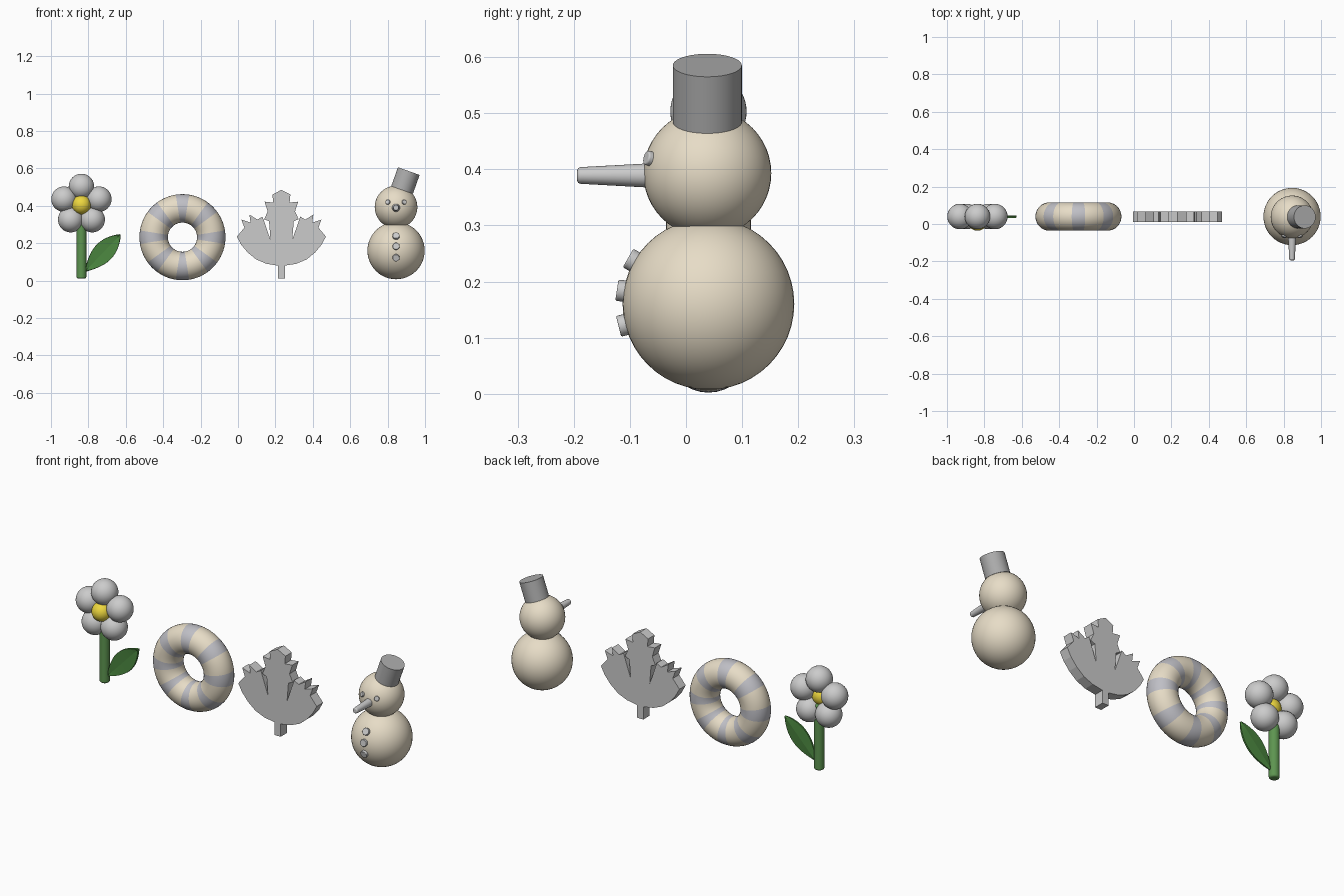
import bpy, bmesh, math
from mathutils import Vector

if "Cube" in bpy.data.objects:
    bpy.data.objects.remove(bpy.data.objects["Cube"])

Y = 0.04  # common depth of all four ornaments


def material(name, rgb):
    m = bpy.data.materials.new(name)
    m.diffuse_color = (*rgb, 1)
    m.use_nodes = True
    m.node_tree.nodes["Principled BSDF"].inputs["Base Color"].default_value = m.diffuse_color
    return m


CREAM = material("cream", (0.80, 0.72, 0.57))
STRIPE = material("stripe_grey", (0.52, 0.52, 0.56))
GREEN = material("stem_green", (0.11, 0.30, 0.08))
LEAF = material("leaf_green", (0.07, 0.24, 0.05))
YELLOW = material("yellow", (0.85, 0.68, 0.05))
DARK = material("dark_grey", (0.42, 0.42, 0.42))


def finish(name, mat=None, smooth=True):
    o = bpy.context.object
    o.name = name
    if mat:
        o.data.materials.append(mat)
    if smooth:
        bpy.ops.object.shade_smooth_by_angle(angle=math.radians(35))
    return o


def ball(name, loc, r, mat=None):
    bpy.ops.mesh.primitive_uv_sphere_add(segments=48, ring_count=24, radius=r, location=loc)
    return finish(name, mat)


def rod(name, a, b, r1, r2, mat=None, bevel=0):
    """Round (tapered) bar from point a to point b."""
    a, b = Vector(a), Vector(b)
    d = b - a
    bpy.ops.mesh.primitive_cone_add(vertices=40, radius1=r1, radius2=r2, depth=d.length,
                                    location=(a + b) / 2,
                                    rotation=d.to_track_quat('Z', 'Y').to_euler())
    o = finish(name, mat)
    if bevel:
        m = o.modifiers.new("round", 'BEVEL')
        m.width, m.segments, m.limit_method = bevel, 4, 'ANGLE'
    return o


def mesh_object(name, bm, mat=None):
    me = bpy.data.meshes.new(name)
    bmesh.ops.recalc_face_normals(bm, faces=bm.faces)
    bm.to_mesh(me)
    bm.free()
    o = bpy.data.objects.new(name, me)
    bpy.context.collection.objects.link(o)
    if mat:
        me.materials.append(mat)
    return o


# Flower: five ball petals, yellow centre, stem
fx, fz = -0.837, 0.405
for i in range(5):
    a = math.pi / 2 + i * math.tau / 5
    ball(f"petal_{i + 1}", (fx + 0.098 * math.cos(a), Y, fz + 0.098 * math.sin(a)), 0.068)
ball("flower_centre", (fx, 0.015, fz), 0.051, YELLOW)
rod("flower_stem", (fx, Y, 0.01), (fx, Y, 0.37), 0.026, 0.026, GREEN, 0.01)

# Flower leaf: almond blade folded slightly along its midrib
bm = bmesh.new()
base, tip = Vector((fx + 0.02, Y, 0.05)), Vector((-0.63, Y, 0.245))
axis = tip - base
side = Vector((-axis.z, 0, axis.x)).normalized()
rows = []
N = 16
for i in range(N + 1):
    t = i / N
    w = 0.054 * math.sin(math.pi * t ** 1.1) ** 0.8 if 0 < i < N else 0.001
    c = base + axis * t
    rows.append([bm.verts.new(c + side * w * s + Vector((0, -0.004 * abs(s), 0)))
                 for s in (-1, 0, 1)])
for p, q in zip(rows, rows[1:]):
    for k in (0, 1):
        bm.faces.new((p[k], p[k + 1], q[k + 1], q[k]))
blade = mesh_object("flower_leaf", bm, LEAF)
m = blade.modifiers.new("thickness", 'SOLIDIFY')
m.thickness, m.offset = 0.01, 0

# Swim ring: torus with eight stripes
SEG, RING = 80, 32
bpy.ops.mesh.primitive_torus_add(major_segments=SEG, minor_segments=RING,
                                 major_radius=0.154, minor_radius=0.076,
                                 location=(-0.297, Y, 0.232),
                                 rotation=(math.pi / 2, 0, 0))
ring = finish("striped_ring", CREAM)
ring.data.materials.append(STRIPE)
for f in ring.data.polygons:
    a = math.degrees(math.atan2(f.center.y, f.center.x)) % 45
    if a < 9 or a > 36:
        f.material_index = 1

# Lobed tree leaf: half outline mirrored, then extruded
half = [(0.0, 0.485), (0.048, 0.460), (0.044, 0.417), (0.090, 0.422), (0.073, 0.370),
        (0.092, 0.328), (0.066, 0.317), (0.058, 0.217),
        (0.101, 0.342), (0.128, 0.326), (0.171, 0.353), (0.165, 0.310), (0.214, 0.326),
        (0.198, 0.283), (0.238, 0.235),
        (0.215, 0.192), (0.180, 0.150), (0.135, 0.113), (0.080, 0.090), (0.019, 0.080),
        (0.019, 0.010)]
outline = half + [(-x, z) for x, z in reversed(half[1:])]
bm = bmesh.new()
face = bm.faces.new([bm.verts.new((0.232 + x, 0.011, z)) for x, z in outline])
ext = bmesh.ops.extrude_face_region(bm, geom=[face])
bmesh.ops.translate(bm, vec=(0, 0.055, 0),
                    verts=[v for v in ext["geom"] if isinstance(v, bmesh.types.BMVert)])
bmesh.ops.triangulate(bm, faces=[f for f in bm.faces if len(f.verts) > 4])
mesh_object("lobed_leaf", bm)

# Snowman: body and head
sx = 0.845
body, head = Vector((sx, Y, 0.160)), Vector((sx, Y - 0.002, 0.393))
BR, HR = 0.153, 0.114
ball("snow_body", body, BR, CREAM)
ball("snow_head", head, HR, CREAM)


def stud(name, centre, r, dx, dz, size, out):
    """Small disc standing on a ball's front surface."""
    n = Vector((dx, -math.sqrt(r * r - dx * dx - dz * dz), dz)).normalized()
    rod(name, centre + n * (r - 0.02), centre + n * (r + out), size, size, None, 0.003)


# Buttons, eyes, nose and tilted hat
for i, dz in enumerate((0.076, 0.023, -0.037)):
    stud(f"button_{i + 1}", body, BR, 0, dz, 0.019, 0.012)
for s, label in ((-1, "left"), (1, "right")):
    stud(f"{label}_eye", head, HR, s * 0.043, 0.026, 0.013, 0.008)
rod("nose", (sx, -0.04, 0.389), (sx, -0.194, 0.389), 0.023, 0.0145, None, 0.006)
up = Vector((math.sin(math.radians(19.5)), 0, math.cos(math.radians(19.5))))
rod("hat", head + up * 0.097, head + up * 0.204, 0.0615, 0.0615, DARK)
